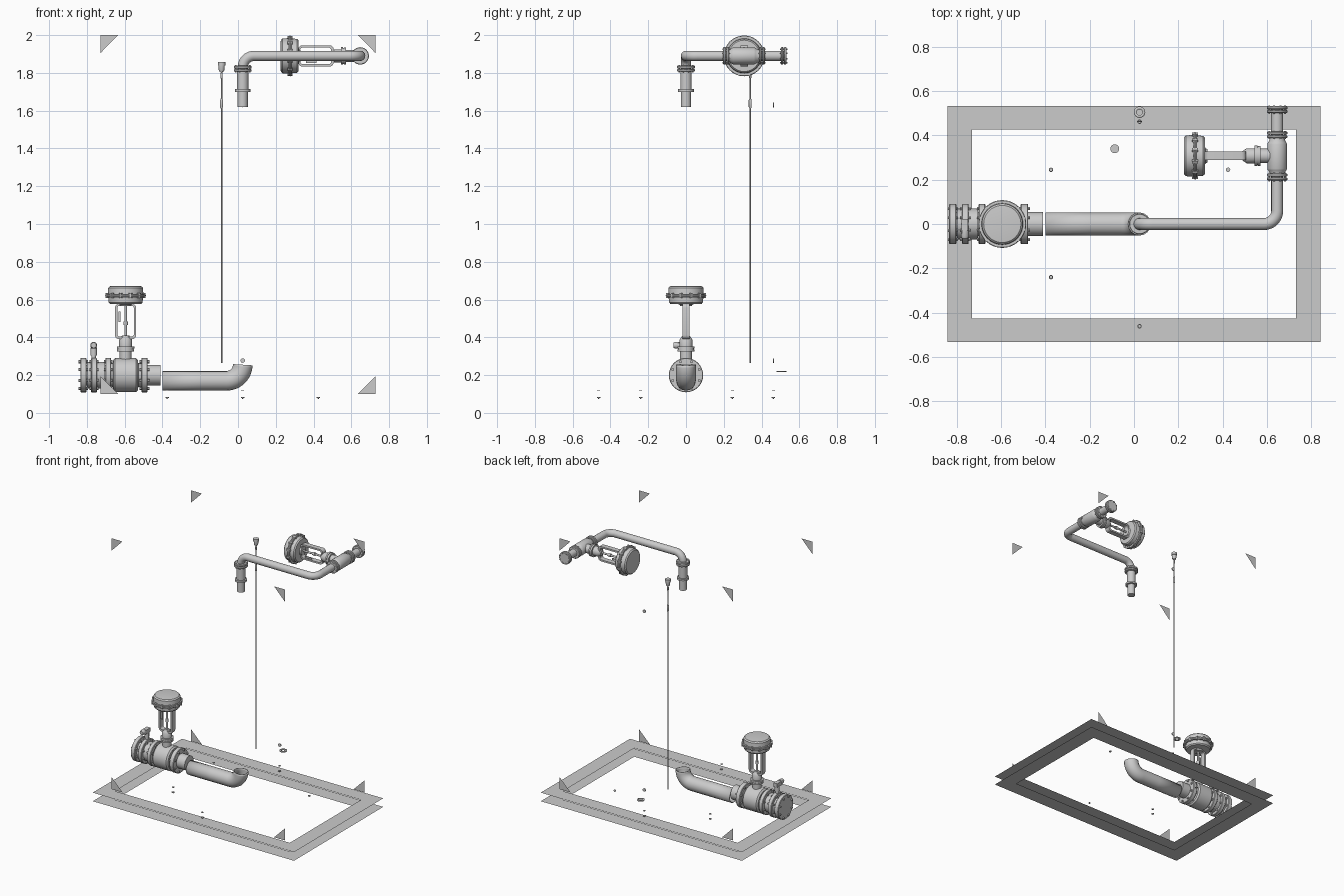
import bpy, bmesh
from math import sin, cos, pi, radians
from mathutils import Matrix, Vector

if "Cube" in bpy.data.objects:
    bpy.data.objects.remove(bpy.data.objects["Cube"])

T = Matrix.Translation
UP = Matrix.Identity(4)
ALONG_X = Matrix.Rotation(pi / 2, 4, 'Y')
ALONG_Y = Matrix.Rotation(-pi / 2, 4, 'X')
BACK_X = Matrix.Rotation(-pi / 2, 4, 'Y')


def finish(name, bm, mat=UP):
    me = bpy.data.meshes.new(name)
    bm.transform(mat)
    bm.to_mesh(me)
    bm.free()
    ob = bpy.data.objects.new(name, me)
    bpy.context.collection.objects.link(ob)
    return ob


def spin(bm, profile, segs=32, mat=UP):
    """Add a solid of revolution about z; profile is (height, radius)."""
    rings = [[bm.verts.new(mat @ Vector((r * cos(2 * pi * i / segs), r * sin(2 * pi * i / segs), h)))
              for i in range(segs)] for h, r in profile]
    for a, b in zip(rings, rings[1:]):
        for i in range(segs):
            j = (i + 1) % segs
            bm.faces.new((a[i], a[j], b[j], b[i]))
    bm.faces.new(rings[0][::-1])
    bm.faces.new(rings[-1])


def lathe(name, profile, mat=UP, segs=32):
    bm = bmesh.new()
    spin(bm, profile, segs)
    return finish(name, bm, mat)


def flange(name, t0, t1, r, mat, bolts=8, bolt_r=None):
    """Disc with a ring of hex bolts standing proud on both sides."""
    bm = bmesh.new()
    b = 0.003
    spin(bm, [(t0, r - b), (t0 + b, r), (t1 - b, r), (t1, r - b)])
    br = r * 0.09
    for i in range(bolts):
        a = 2 * pi * (i + .5) / bolts
        q = bolt_r or r * 0.84
        spin(bm, [(t0 - br, br), (t1 + br, br)], 6, T((q * cos(a), q * sin(a), 0)))
    return finish(name, bm, mat)


def box(name, size, loc, mat=UP):
    bm = bmesh.new()
    bmesh.ops.create_cube(bm, size=1, matrix=T(loc) @ Matrix.Diagonal((*size, 1)))
    return finish(name, bm, mat)


def arc(center, u, v, r, n=12):
    c, u, v = Vector(center), Vector(u), Vector(v)
    return [c + r * (u * cos(pi / 2 * i / n) + v * sin(pi / 2 * i / n)) for i in range(n + 1)]


def tube(name, points, r, wall=0):
    cu = bpy.data.curves.new(name, 'CURVE')
    cu.dimensions = '3D'
    cu.bevel_depth = r
    cu.bevel_resolution = 6
    cu.use_fill_caps = not wall
    sp = cu.splines.new('POLY')
    sp.points.add(len(points) - 1)
    for p, co in zip(sp.points, points):
        p.co = (*co, 1)
    tmp = bpy.data.objects.new(name + "_path", cu)
    bpy.context.collection.objects.link(tmp)
    bpy.context.view_layer.update()
    me = bpy.data.meshes.new_from_object(tmp)
    bpy.data.objects.remove(tmp)
    ob = bpy.data.objects.new(name, me)
    bpy.context.collection.objects.link(ob)
    if wall:
        m = ob.modifiers.new("wall", 'SOLIDIFY')
        m.thickness = wall
    return ob


def rounded_rect(w, z0, z1, r, n=5):
    pts = []
    for k, (cx, cz) in enumerate([(w - r, z1 - r), (r - w, z1 - r), (r - w, z0 + r), (w - r, z0 + r)]):
        pts += [(cx + r * cos(pi / 2 * (k + i / n)), cz + r * sin(pi / 2 * (k + i / n))) for i in range(n + 1)]
    return pts


def actuator(tag, mat, neck):
    """Bonnet, yoke and diaphragm head along local z; neck is the start height."""
    m = mat @ T((0, 0, neck))
    lathe(tag + "_bonnet", [(-.03, .032), (.025, .032), (.025, .045), (.036, .045), (.036, .042), (.04, .042),
                            (.04, .046), (.052, .046), (.052, .034), (.088, .034), (.1, .026), (.11, .018)], m)
    flange(tag + "_bonnet_bolts", .03, .046, .04, m, 6, .038)
    # yoke loop
    bm = bmesh.new()
    outer = rounded_rect(.056, .09, .278, .022)
    inner = rounded_rect(.044, .104, .268, .014)
    n = len(outer)
    loops = [[bm.verts.new((x, y, z)) for x, z in pts]
             for pts, y in ((outer, -.019), (outer, .019), (inner, .019), (inner, -.019))]
    for k in range(4):
        a, b = loops[k], loops[(k + 1) % 4]
        for i in range(n):
            j = (i + 1) % n
            bm.faces.new((a[i], a[j], b[j], b[i]))
    bmesh.ops.recalc_face_normals(bm, faces=bm.faces)
    finish(tag + "_yoke", bm, m)
    lathe(tag + "_stem", [(.1, .007), (.165, .007), (.165, .012), (.185, .012), (.185, .007), (.29, .007)], m, 16)
    box(tag + "_travel_scale", (.012, .006, .055), (-.032, -.016, .21), m)
    # diaphragm head with bolted rim
    lathe(tag + "_diaphragm", [(.265, .03), (.275, .035), (.277, .083), (.285, .09), (.312, .092), (.312, .105),
                               (.33, .105), (.33, .094), (.362, .092), (.37, .084), (.371, .078)], m, 48)
    flange(tag + "_rim_bolts", .317, .325, .108, m, 12, .1)


# base frames: two flat rectangular rings
for name, z in (("lower_frame", 0), ("upper_frame", .065)):
    bm = bmesh.new()
    sg = ((-1, -1), (1, -1), (1, 1), (-1, 1))
    o = [bm.verts.new((.843 * a, .534 * b, z)) for a, b in sg]
    i_ = [bm.verts.new((.732 * a, .426 * b, z)) for a, b in sg]
    for k in range(4):
        j = (k + 1) % 4
        bm.faces.new((o[k], o[j], i_[j], i_[k]))
    finish(name, bm)

# corner gusset plates
for sx in (-1, 1):
    for y in (-.475, .475):
        for z, dz, level in ((.1, .093, "low"), (2.0, -.095, "high")):
            bm = bmesh.new()
            bm.faces.new([bm.verts.new(p) for p in
                          ((.728 * sx, y, z), (.635 * sx, y, z), (.728 * sx, y, z + dz))])
            finish("gusset_" + level, bm)

# inlet valve run along x
mi = T((0, 0, .2)) @ ALONG_X
lathe("inlet_pipe", [(-.83, .054), (-.41, .054)], mi)
for t0, t1 in ((-.835, -.803), (-.777, -.747), (-.702, -.672), (-.512, -.478)):
    flange("inlet_flange", t0, t1, .091, mi, 8)
lathe("inlet_wafer_body", [(-.8, .07), (-.705, .07)], mi)
lathe("inlet_valve_body", [(-.675, .06), (-.662, .064), (-.66, .08), (-.65, .09), (-.54, .09), (-.53, .08),
                           (-.528, .064), (-.5, .06)], mi)
actuator("inlet", T((-.595, 0, .2)), .1)

# small gear operator on the isolating valve
lathe("wafer_stem", [(.26, .012), (.305, .012), (.305, .017), (.345, .017), (.345, .01)], T((-.764, 0, 0)), 16)
box("gear_box", (.03, .065, .03), (-.764, -.01, .355))
lathe("gear_shaft", [(-.065, .014), (-.055, .018), (-.03, .018)], T((-.764, 0, .358)) @ ALONG_Y, 16)

# open inlet elbow
tube("inlet_elbow", [Vector((-.4, 0, .17)), Vector((-.2, 0, .17))]
     + arc((-.06, 0, .255), (0, 0, -1), (1, 0, 0), .085), .052, .006)

# outlet nozzle
mo = T((.025, 0, 0))
lathe("outlet_nozzle", [(1.62, .027), (1.7, .027), (1.7, .042), (1.714, .042), (1.714, .03), (1.81, .03)], mo)
flange("nozzle_flange_low", 1.807, 1.82, .047, mo, 8)
flange("nozzle_flange_high", 1.823, 1.838, .047, mo, 8)

# outlet pipe with two bends
Z, X = 1.89, .647
tube("outlet_pipe", [Vector((.025, 0, 1.82))]
     + arc((.085, 0, Z - .06), (-1, 0, 0), (0, 0, 1), .06)
     + arc((X - .06, .06, Z), (0, -1, 0), (1, 0, 0), .06) + [Vector((X, .23, Z))], .027)

# outlet valve run along y
mv = T((X, 0, Z)) @ ALONG_Y
for t0, t1 in ((.197, .211), (.214, .228), (.388, .401), (.404, .417), (.502, .515), (.518, .532)):
    flange("outlet_flange", t0, t1, .046, mv, 8)
lathe("outlet_valve_body", [(.22, .034), (.235, .036), (.243, .042), (.25, .045), (.36, .045), (.367, .042),
                            (.377, .036), (.39, .034)], mv)
lathe("outlet_end_pipe", [(.39, .027), (.53, .027)], mv)
actuator("outlet", T((X, .308, Z)) @ BACK_X, .05)

# level probe rod
mp = T((-.087, .34, 0))
lathe("probe_rod", [(.265, .004), (1.61, .004), (1.62, .008), (1.655, .008), (1.665, .004), (1.77, .004),
                    (1.775, .006), (1.795, .006), (1.8, .004), (1.81, .008)], mp, 16)
lathe("probe_head", [(1.808, .012), (1.815, .015), (1.838, .016), (1.84, .02), (1.858, .02)], mp, 24)

# small fixings near the base
spots = [(-.375, -.24), (-.375, .245), (.025, -.462), (.025, .462), (.425, .245)]
for x, y in spots:
    lathe("fixing_cone", [(.074, .002), (.08, .006), (.08, .01), (.084, .01)], T((x, y, 0)), 12)
    if x < .4:
        lathe("fixing_disc", [(.118, .008), (.122, .008)], T((x, y, 0)), 12)

# ports on the rear side
for z in (.277, 1.63):
    bm = bmesh.new()
    spin(bm, [(-.003, .012), (.003, .012)], 16)
    finish("rear_port", bm, T((.025, .463, z)) @ ALONG_Y)
ring = tube("drain_ring", [Vector((.025, .505, .216)), Vector((.025, .505, .222))], .026, .013)

# shading
bpy.ops.object.select_all(action='DESELECT')
for ob in bpy.context.scene.objects:
    ob.select_set(True)
    bpy.context.view_layer.objects.active = ob
bpy.ops.object.shade_smooth_by_angle(angle=radians(35))
